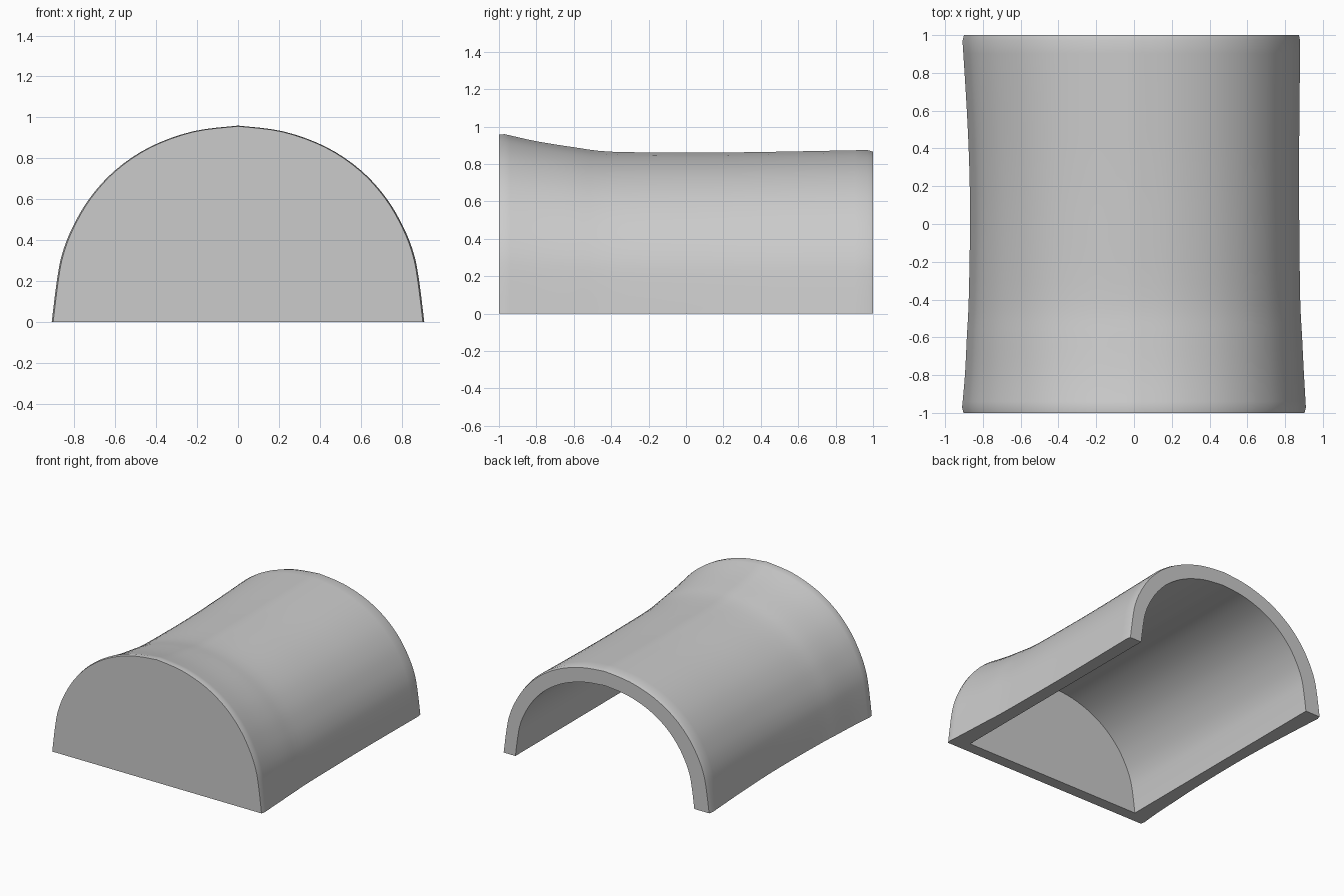
import bpy, bmesh, math

cube = bpy.data.objects.get("Cube")
if cube:
    bpy.data.objects.remove(cube, do_unlink=True)


def smooth_path(points, steps):
    """Catmull-Rom curve through tuples of any length."""
    out = []
    n = len(points)
    for i in range(n - 1):
        a, b = points[max(i - 1, 0)], points[i]
        c, d = points[i + 1], points[min(i + 2, n - 1)]
        for s in range(steps):
            t = s / steps
            out.append(tuple(
                q + t * (r - p) / 2
                + t * t * (2 * p - 5 * q + 4 * r - w) / 2
                + t ** 3 * (3 * q - p - 3 * r + w) / 2
                for p, q, r, w in zip(a, b, c, d)))
    return out + [points[-1]]


# Arch profile from the foot to the crown, scaled to unit half width and height
half = [(.91, 0), (.885, .2), (.86, .33), (.81, .46), (.725, .605),
        (.6, .742), (.43, .856), (.22, .932), (0, .96)]
quarter = smooth_path([(x / .91, z / .96) for x, z in half], 4)
arch = quarter + [(-x, z) for x, z in reversed(quarter[:-1])]

# Shell stations: y, half width on +x, half width on -x, crown height
stations = [(-.97, .91, .91, .96), (-.8, .90, .895, .922), (-.6, .89, .885, .89),
            (-.4, .88, .875, .866), (0, .875, .868, .862), (.3, .874, .872, .863),
            (.6, .876, .885, .868), (.97, .88, .908, .875)]
stations = smooth_path(stations, 4)
# Slightly eased end edges
stations.insert(0, (-1, .903, .903, .957))
stations.append((1, .873, .90, .866))

bm = bmesh.new()


def ring(y, left, right, height):
    return [bm.verts.new((x * (left if x > 0 else right), y, z * height))
            for x, z in arch]


def bridge(a, b):
    for i in range(len(a) - 1):
        bm.faces.new((a[i], a[i + 1], b[i + 1], b[i]))


# Flared outer shell, straight hollow, closed front and open back
outer = [ring(*s) for s in stations]
inner = [ring(y, .772, .772, .755) for y in (-.91, 1)]
for a, b in zip(outer, outer[1:]):
    bridge(a, b)
bridge(inner[0], inner[1])
bridge(outer[-1], inner[1])
bm.faces.new(outer[0])
bm.faces.new(inner[0])

# U-shaped foot
bm.faces.new([r[0] for r in reversed(outer)] + [r[-1] for r in outer]
             + [inner[1][-1], inner[0][-1], inner[0][0], inner[1][0]])
bmesh.ops.recalc_face_normals(bm, faces=bm.faces)

mesh = bpy.data.meshes.new("arched_shell")
bm.to_mesh(mesh)
bm.free()
shell = bpy.data.objects.new("arched_shell", mesh)
bpy.context.collection.objects.link(shell)

# Plain grey surface
grey = bpy.data.materials.new("plain_grey")
grey.use_nodes = True
color = (.6, .6, .6, 1)
grey.diffuse_color = color
grey.node_tree.nodes["Principled BSDF"].inputs["Base Color"].default_value = color
mesh.materials.append(grey)

bpy.ops.object.select_all(action='DESELECT')
shell.select_set(True)
bpy.context.view_layer.objects.active = shell
bpy.ops.object.shade_smooth_by_angle(angle=math.radians(35))
